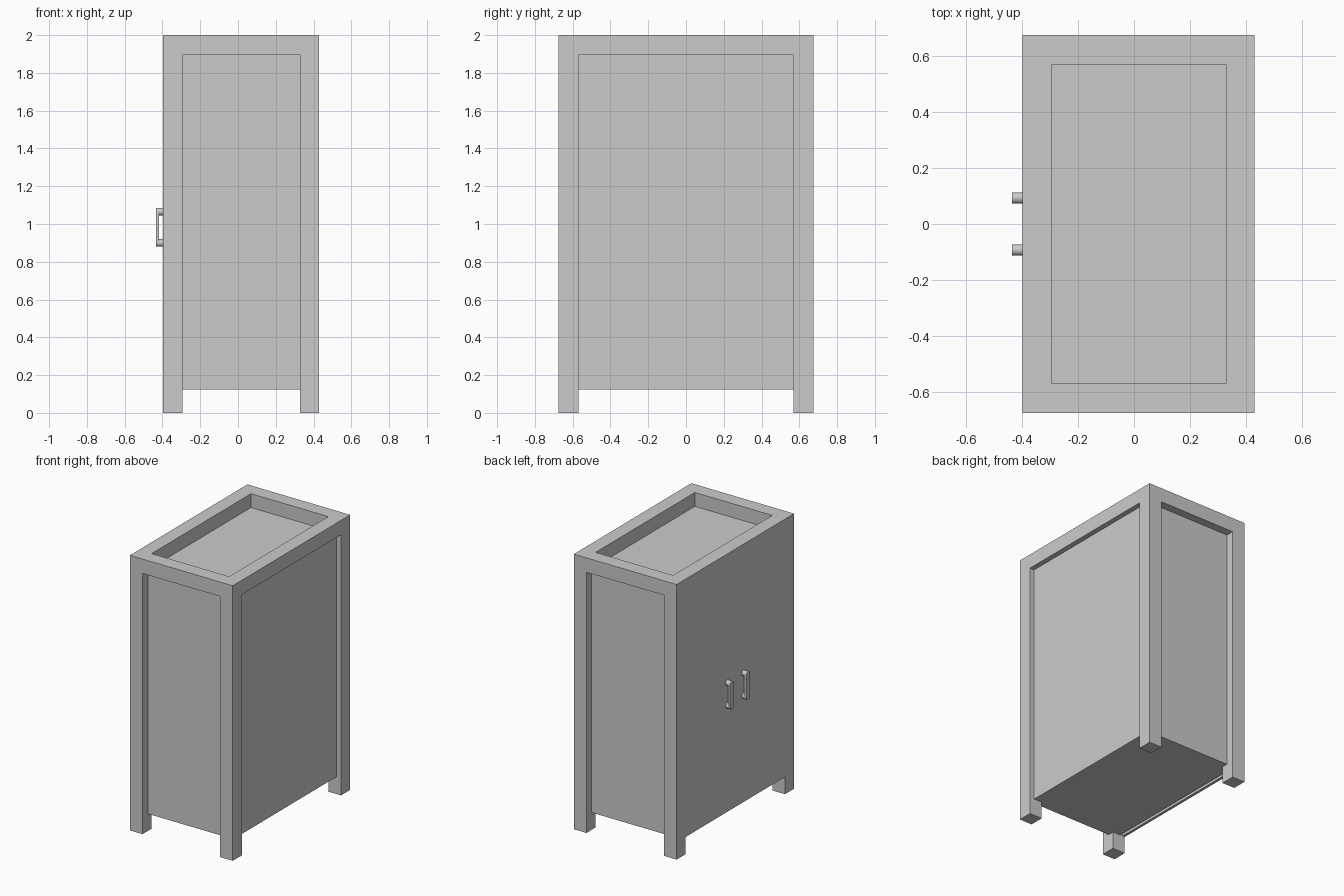
import bpy, bmesh
from mathutils import Matrix, Vector

old = bpy.data.objects.get("Cube")
if old:
    bpy.data.objects.remove(old, do_unlink=True)

grey = bpy.data.materials.new("plain grey")
grey.use_nodes = True
grey.diffuse_color = (0.6, 0.6, 0.6, 1)
grey.node_tree.nodes["Principled BSDF"].inputs["Base Color"].default_value = (0.6, 0.6, 0.6, 1)

# Overall limits of the frame and of its openings
X = (-0.397, -0.295, 0.328, 0.43)
Y = (-0.675, -0.57, 0.57, 0.675)
Z = (0.0, 1.895, 2.0)
BASE = 0.125


def finish(bm, name):
    mesh = bpy.data.meshes.new(name)
    bm.to_mesh(mesh)
    bm.free()
    mesh.materials.append(grey)
    obj = bpy.data.objects.new(name, mesh)
    bpy.context.collection.objects.link(obj)
    return obj


def add_box(bm, low, high):
    low, high = Vector(low), Vector(high)
    place = Matrix.Translation((low + high) / 2) @ Matrix.Diagonal((*(high - low), 1))
    return bmesh.ops.create_cube(bm, size=1, matrix=place)["verts"]


def box(name, low, high):
    bm = bmesh.new()
    add_box(bm, low, high)
    return finish(bm, name)


# Frame: four legs and the top ring, joined into one skin
def solid(i, j, k):
    if not (0 <= i < 3 and 0 <= j < 3 and 0 <= k < 2):
        return False
    edge_x, edge_y = i != 1, j != 1
    return (edge_x or edge_y) if k == 1 else (edge_x and edge_y)


bm = bmesh.new()
for i in range(3):
    for j in range(3):
        for k in range(2):
            if not solid(i, j, k):
                continue
            verts = add_box(bm, (X[i], Y[j], Z[k]), (X[i + 1], Y[j + 1], Z[k + 1]))
            bm.normal_update()
            inner = []
            for face in {f for v in verts for f in v.link_faces}:
                n = [round(c) for c in face.normal]
                if solid(i + n[0], j + n[1], k + n[2]):
                    inner.append(face)
            bmesh.ops.delete(bm, geom=inner, context='FACES')
bmesh.ops.remove_doubles(bm, verts=bm.verts, dist=0.0001)
bmesh.ops.dissolve_limit(bm, angle_limit=0.01, verts=bm.verts, edges=bm.edges)
finish(bm, "frame")

# Recessed panels
THICK = 0.02
RECESS = 0.06
SIDE_X = X[3] - 0.037
for name, s in (("front_panel", -1), ("back_panel", 1)):
    ys = sorted((s * (Y[3] - RECESS), s * (Y[3] - RECESS - THICK)))
    box(name, (X[1] - 0.04, ys[0], BASE), (X[2] + 0.04, ys[1], Z[1] + 0.01))
box("left_panel", (SIDE_X - THICK, Y[1] - 0.04, BASE), (SIDE_X, Y[2] + 0.04, Z[1] + 0.01))
box("top_panel", (X[1] - 0.01, Y[1] - 0.01, Z[1] - THICK), (X[2] + 0.01, Y[2] + 0.01, Z[1] + 0.004))
box("floor", (X[0] + 0.04, Y[1] - 0.04, BASE), (SIDE_X, Y[2] + 0.04, BASE + THICK))

# Paired doors, flush with the frame, each with a rounded pull handle
R = 0.02
LOW, HIGH = 0.9, 1.065
TIP = -0.435
to_x = Matrix.Rotation(1.5707963, 4, 'Y')
for name, s in (("front", -1), ("back", 1)):
    ys = sorted((0, s * Y[2]))
    box(name + "_door", (X[0], ys[0], BASE), (X[0] + THICK, ys[1], Z[1]))
    bm = bmesh.new()
    y = s * 0.093
    for z in (LOW, HIGH):
        depth = X[0] - TIP
        bmesh.ops.create_cone(bm, cap_ends=True, segments=24, radius1=R, radius2=R, depth=depth,
                              matrix=Matrix.Translation((TIP + depth / 2, y, z)) @ to_x)
    add_box(bm, (TIP, y - R, LOW), (TIP + 0.018, y + R, HIGH))
    handle = finish(bm, name + "_door_handle")
    bpy.ops.object.select_all(action='DESELECT')
    bpy.context.view_layer.objects.active = handle
    handle.select_set(True)
    bpy.ops.object.shade_smooth_by_angle()
